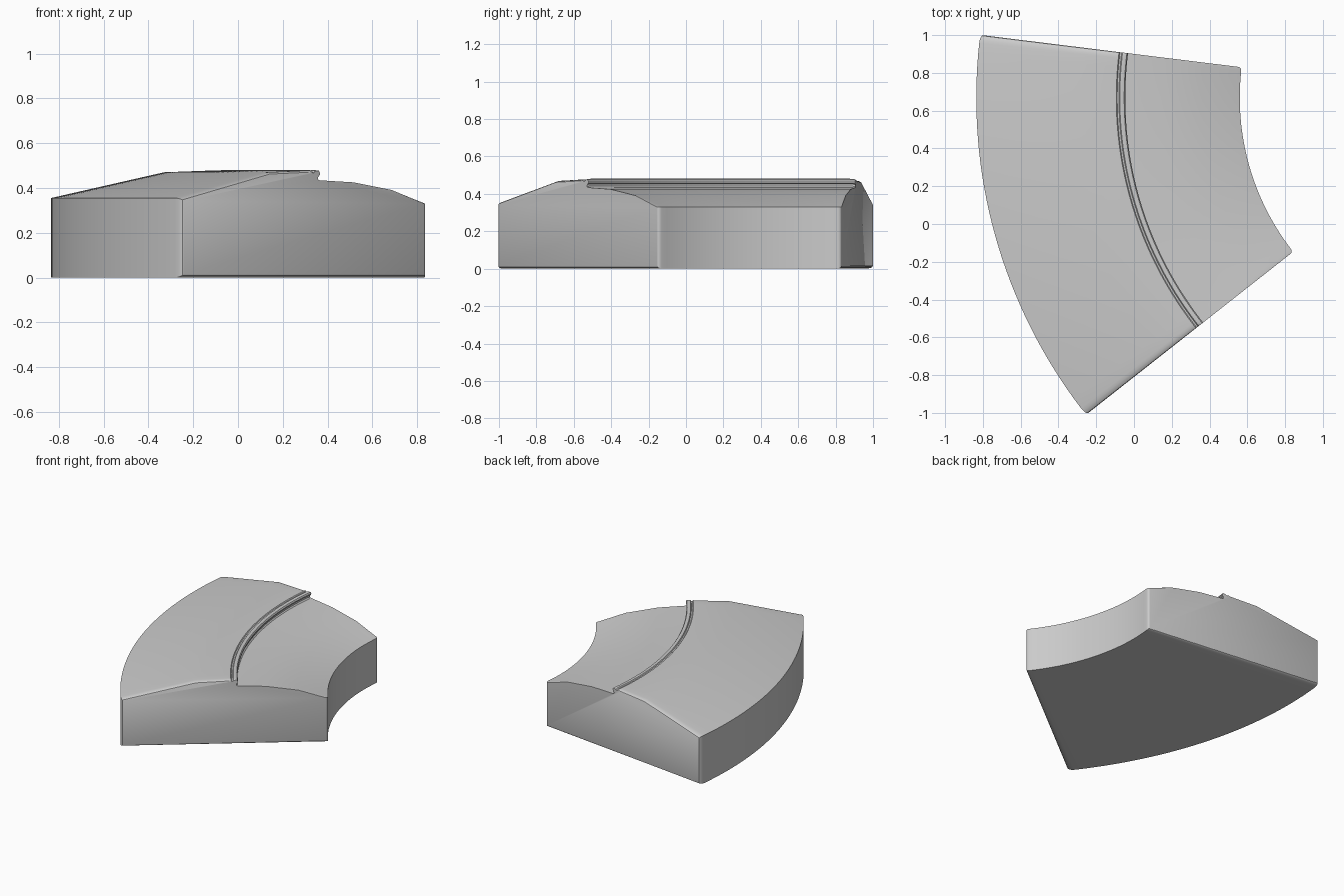
import bpy, bmesh, math

if "Cube" in bpy.data.objects:
    bpy.data.objects.remove(bpy.data.objects["Cube"])

# Arc centre and sweep of the curved block
CX, CY = 1.878, 0.668
A0, A1 = math.radians(172.95), math.radians(218.2)
R_IN, R_OUT = 1.318, 2.713
STEPS = 32

# Cross-section (radius, height): slope, crown, fine groove, rolled lip, lower inner slope
profile = [
    (R_OUT, 0.0), (R_OUT, 0.355), (2.208, 0.470), (1.99, 0.478),
    (1.972, 0.478), (1.967, 0.472), (1.958, 0.472), (1.953, 0.479),
    (1.942, 0.481), (1.930, 0.477), (1.924, 0.468), (1.925, 0.459),
    (1.934, 0.453), (1.934, 0.442), (1.926, 0.434),
    (1.735, 0.425), (1.517, 0.391), (R_IN, 0.330), (R_IN, 0.0),
]


def section(bm, angle, inset):
    """One ring of the cross-section, pulled in by inset near the ends."""
    ring = []
    for r, z in profile:
        rr = min(max(r, R_IN + inset), R_OUT - inset)
        if z == 0:
            zz = inset
        else:
            zz = z - inset * (0.9 if r > 1.98 else 0.35 if r > 1.93 else 0.0)
        ring.append(bm.verts.new((CX + rr * math.cos(angle),
                                  CY + rr * math.sin(angle), zz)))
    return ring


# Stations along the sweep, with a quarter-round easing at both ends
ROUND, ARC = 0.015, 0.016
ease = []
for k in range(5):
    t = k / 4 * math.pi / 2
    ease.append((ARC * (1 - math.cos(t)), ROUND * (1 - math.sin(t))))
stations = [(A0 + a, i) for a, i in ease]
for k in range(1, STEPS):
    stations.append((A0 + ARC + (A1 - A0 - 2 * ARC) * k / STEPS, 0.0))
stations += [(A1 - a, i) for a, i in reversed(ease)]

# Curved block
bm = bmesh.new()
rings = [section(bm, a, i) for a, i in stations]
n = len(profile)
for p, q in zip(rings, rings[1:]):
    for j in range(n):
        k = (j + 1) % n
        bm.faces.new((p[j], p[k], q[k], q[j]))
bm.faces.new(rings[0])
bm.faces.new(rings[-1][::-1])
bmesh.ops.recalc_face_normals(bm, faces=bm.faces[:])

mesh = bpy.data.meshes.new("curved_block")
bm.to_mesh(mesh)
bm.free()
block = bpy.data.objects.new("curved_block", mesh)
bpy.context.collection.objects.link(block)
bpy.context.view_layer.objects.active = block
block.select_set(True)
bpy.ops.object.shade_smooth_by_angle(angle=math.radians(30))
